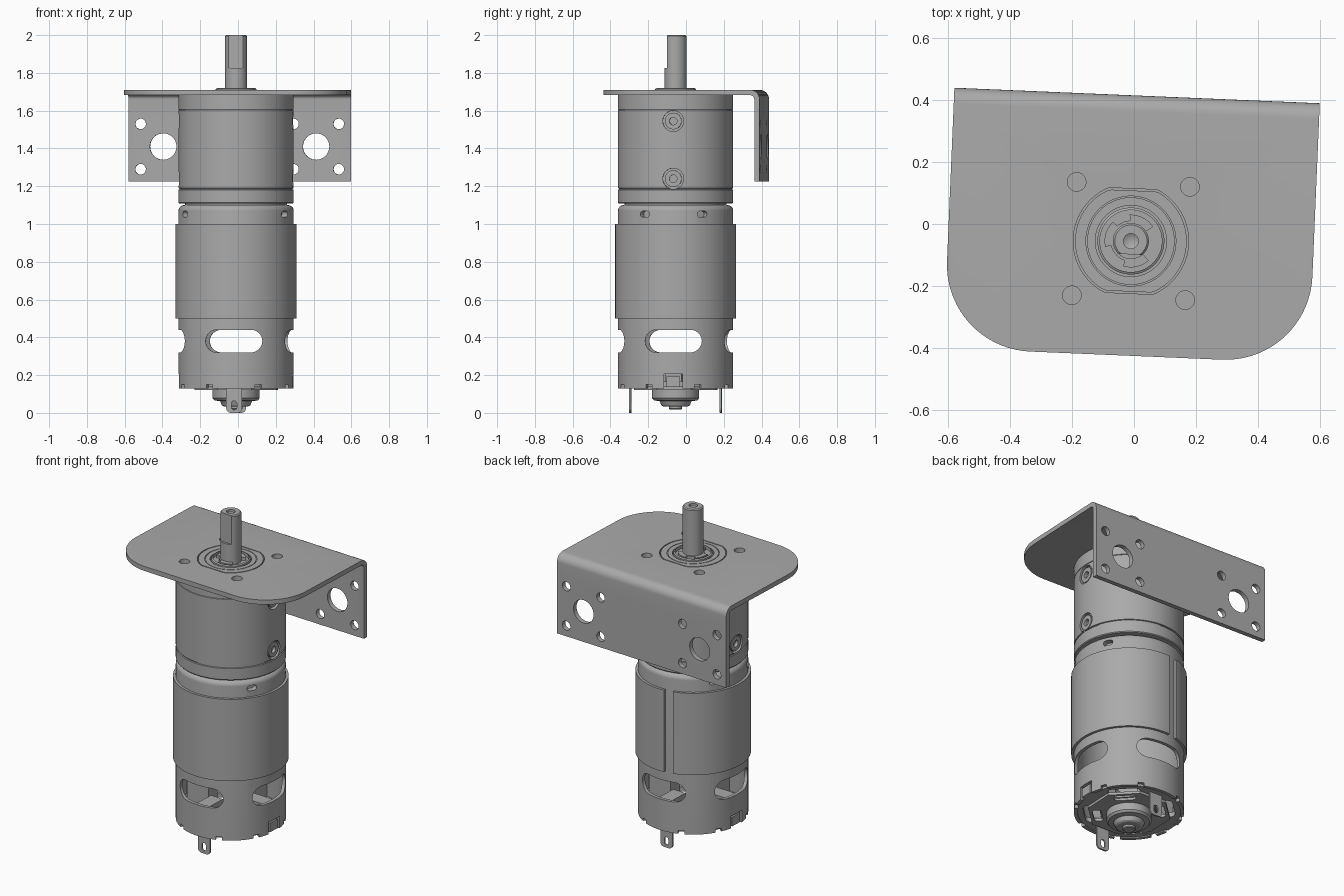
import bpy, bmesh
from math import sin, cos, pi, radians
from mathutils import Matrix

cube = bpy.data.objects.get("Cube")
if cube:
    bpy.data.objects.remove(cube)

steel = bpy.data.materials.new("plain grey steel")
steel.use_nodes = True
GREY = (0.4, 0.4, 0.4, 1)
steel.diffuse_color = GREY
steel.node_tree.nodes["Principled BSDF"].inputs["Base Color"].default_value = GREY
parts = []


def finish(name, bm):
    bmesh.ops.recalc_face_normals(bm, faces=bm.faces)
    mesh = bpy.data.meshes.new(name)
    bm.to_mesh(mesh)
    bm.free()
    mesh.materials.append(steel)
    obj = bpy.data.objects.new(name, mesh)
    bpy.context.collection.objects.link(obj)
    parts.append(obj)
    return obj


def lathe(name, profile, start=0, sweep=360, steps=96):
    """Revolve a closed (radius, height) profile round z."""
    bm = bmesh.new()
    full = sweep == 360
    rings = []
    for i in range(steps if full else steps + 1):
        a = radians(start + sweep * i / steps)
        rings.append([bm.verts.new((r * cos(a), r * sin(a), z)) for r, z in profile])
    n = len(profile)
    for i in range(steps):
        a, b = rings[i], rings[(i + 1) % len(rings)]
        for j in range(n):
            k = (j + 1) % n
            if profile[j][0] or profile[k][0]:
                bm.faces.new((a[j], a[k], b[k], b[j]))
    if not full:
        bm.faces.new(rings[0])
        bm.faces.new(rings[-1])
    bmesh.ops.remove_doubles(bm, verts=bm.verts, dist=1e-5)
    return finish(name, bm)


def prism(name, outline, axis, lo, hi):
    """Extrude a 2D outline along an axis from lo to hi."""
    place = {"x": lambda u, v, w: (w, u, v),
             "y": lambda u, v, w: (u, w, v),
             "z": lambda u, v, w: (u, v, w)}[axis]
    bm = bmesh.new()
    ends = [[bm.verts.new(place(u, v, w)) for u, v in outline] for w in (lo, hi)]
    n = len(outline)
    for e in ends:
        bm.faces.new(e)
    for i in range(n):
        j = (i + 1) % n
        bm.faces.new((ends[0][i], ends[0][j], ends[1][j], ends[1][i]))
    return finish(name, bm)


def rounded(u, v, half_u, half_v, r, seg=10):
    """Outline of a rounded rectangle; a circle when all sizes match."""
    pts = []
    for q, (su, sv) in enumerate(((1, 1), (-1, 1), (-1, -1), (1, -1))):
        for i in range(seg + 1):
            a = (q + i / seg) * pi / 2
            p = (u + su * (half_u - r) + r * cos(a), v + sv * (half_v - r) + r * sin(a))
            if not pts or abs(p[0] - pts[-1][0]) + abs(p[1] - pts[-1][1]) > 1e-5:
                pts.append(p)
    if abs(pts[0][0] - pts[-1][0]) + abs(pts[0][1] - pts[-1][1]) < 1e-5:
        pts.pop()
    return pts


def circle(u, v, r):
    return rounded(u, v, r, r, r)


def rect(u, v, half_u, half_v):
    return [(u + a * half_u, v + b * half_v) for a, b in ((-1, -1), (1, -1), (1, 1), (-1, 1))]


def turn(obj, degrees):
    obj.data.transform(Matrix.Rotation(radians(degrees), 4, "Z"))
    return obj


def cut(target, cutters):
    for c in cutters:
        mod = target.modifiers.new("cut", "BOOLEAN")
        mod.operation, mod.solver, mod.object = "DIFFERENCE", "EXACT", c
        bpy.context.view_layer.objects.active = target
        bpy.ops.object.modifier_apply(modifier=mod.name)
        parts.remove(c)
        bpy.data.objects.remove(c)


# Bent mounting bracket: an L profile with its front corners rounded
TOP, THICK, BACK, FRONT, HALF = 1.71, 0.028, 0.47, -0.37, 0.59
bend = [(BACK - 0.05, TOP - 0.05, r) for r in (0.05, 0.05 - THICK)]
arcs = [[(y + r * cos(i * pi / 16), z + r * sin(i * pi / 16)) for i in range(9)] for y, z, r in bend]
outline = ([(FRONT, TOP - THICK), (FRONT, TOP)] + arcs[0][::-1]
           + [(BACK, 1.225), (BACK - THICK, 1.225)] + arcs[1])
bracket = prism("mounting_bracket", outline, "x", -HALF, HALF)
bm = bmesh.new()
bm.from_mesh(bracket.data)
corners = [e for e in bm.edges if all(abs(v.co.y - FRONT) < 1e-4 for v in e.verts)
           and abs(e.verts[0].co.x - e.verts[1].co.x) < 1e-4]
bmesh.ops.bevel(bm, geom=corners, offset=0.28, segments=18, profile=0.5, affect="EDGES")
bm.to_mesh(bracket.data)
bm.free()


def boss_outline(r, flat):
    pts = [(r * cos(i * pi / 48), r * sin(i * pi / 48)) for i in range(96)]
    return [(x, max(-flat, min(flat, y))) for x, y in pts]


SCREWS = [(sx * 0.183, sy * 0.183) for sx in (-1, 1) for sy in (-1, 1)]
holes = [prism("hole", boss_outline(0.186, 0.169), "z", 1.6, 1.8)]
holes += [prism("hole", circle(x, y, 0.03), "z", 1.6, 1.8) for x, y in SCREWS]
for s in (-1, 1):
    holes.append(prism("hole", circle(s * 0.405, 1.41, 0.07), "y", 0.4, 0.5))
    for dx in (-0.12, 0.12):
        for dz in (-0.12, 0.12):
            holes.append(prism("hole", circle(s * 0.405 + dx, 1.41 + dz, 0.028), "y", 0.4, 0.5))
cut(bracket, holes)

# Gearbox housing with side screws
R = 0.305
gearbox = lathe("gearbox_housing", [
    (0, 1.09), (0.27, 1.09), (0.27, 1.108), (R - 0.004, 1.108), (R, 1.113), (R, 1.181),
    (0.299, 1.183), (0.299, 1.188), (R, 1.19), (R, 1.603), (0.301, 1.605), (R, 1.607),
    (R, 1.682), (0, 1.682)])
cut(gearbox, [prism("hole", circle(x, y, 0.03), "z", 1.62, 1.8) for x, y in SCREWS])
for s in (-1, 1):
    for z in (1.24, 1.545):
        ends = sorted((s * 0.28, s * 0.4))
        cut(gearbox, [prism("bore", circle(0, z, 0.055), "x", *ends)])
        screw = prism("side_screw", circle(0, z, 0.044), "x", *sorted((s * 0.27, s * 0.298)))
        cut(screw, [prism("socket", circle(0, z, 0.02), "x", *ends)])

# Output boss, bearing, clip and shaft
boss = prism("output_boss", boss_outline(0.18, 0.163), "z", 1.67, 1.71)
cut(boss, [lathe("groove", [(0.141, 1.705), (0.145, 1.705), (0.145, 1.8), (0.141, 1.8)]),
           prism("recess", circle(0, 0, 0.115), "z", 1.69, 1.8)])
lathe("bearing_ring", [(0.1, 1.68), (0.108, 1.68), (0.108, 1.715), (0.1, 1.72)])
lathe("bearing_seal", [(0.05, 1.68), (0.104, 1.68), (0.104, 1.7), (0.05, 1.7)])
for a in (35, 135, 255):
    lathe("clip_ear", [(0.055, 1.695), (0.085, 1.695), (0.085, 1.718), (0.055, 1.718)], a, 60, 12)
lathe("clip_band", [(0.055, 1.695), (0.066, 1.695), (0.066, 1.718), (0.055, 1.718)], 35, 280, 48)
shaft = lathe("output_shaft", [(0, 1.68), (0.058, 1.68), (0.058, 1.994), (0.052, 2), (0, 2)], steps=48)
cut(shaft, [prism("flat", rect(0, -0.093, 0.1, 0.05), "z", 1.825, 2.1),
            lathe("centre_hole", [(0, 1.97), (0.024, 1.985), (0.024, 2.1), (0, 2.1)], steps=32)])

# Motor can, hollow, with vent slots, shoulder holes and rim notches
shoulder = [(0.275 + 0.03 * cos(i * pi / 12), 1.07 + 0.03 * sin(i * pi / 12)) for i in range(7)]
can = lathe("motor_can", [(0.285, 0.13), (R, 0.13)] + shoulder + [(0, 1.1), (0, 1.03), (0.285, 1.03)])
cuts = [prism("slot", rounded(0, 0.38, 0.15, 0.06, 0.06), ax, -0.5, 0.5) for ax in "xy"]
for a in (-30, 30, 150, 210):
    cuts.append(turn(prism("hole", rounded(0, 1.052, 0.028, 0.016, 0.015), "x", 0.27, 0.4), a))
for a in (25, 65, 115, 155, 205, 245, 295, 335):
    cuts.append(turn(prism("notch", rect(0, 0.13, 0.018, 0.02), "x", 0.25, 0.4), a))
cuts.append(prism("notch", rect(0, 0.13, 0.05, 0.075), "x", -0.4, 0.4))
cut(can, cuts)

# Split flux sleeve with its gap at the back
lathe("flux_sleeve", [(R - 0.002, 0.5), (0.32, 0.5), (0.32, 1.0), (R - 0.002, 1.0)], 107, 350)

# End cap with openings, brush boxes and rear bearing housing
cap = lathe("end_cap", [(0, 0.137), (0.286, 0.137), (0.286, 0.165), (0, 0.165)])
cut(cap, [turn(prism("opening", rounded(0.205, 0, 0.045, 0.09, 0.03), "z", 0, 0.3), a)
          for a in (45, 135, 225, 315)])
plate = prism("cap_plate", [(0.235 * cos(i * pi / 4 + pi / 8), 0.235 * sin(i * pi / 4 + pi / 8))
                            for i in range(8)], "z", 0.122, 0.138)
cut(plate, [turn(prism("opening", rounded(0.175, 0, 0.025, 0.06, 0.02), "z", 0, 0.3), a)
            for a in (45, 135, 225, 315)])
for a in (0, 90, 180, 270):
    turn(prism("brush_box", rect(0.2, 0, 0.075, 0.042), "z", 0.16, 0.3), a)
for a in (0, 180):
    turn(prism("cap_tab", rect(0, 0.165, 0.036, 0.028), "x", 0.26, 0.3), a)
lathe("rear_bearing_housing", [
    (0, 0.14), (0.125, 0.14), (0.125, 0.078), (0.115, 0.066), (0.085, 0.062), (0.075, 0.04),
    (0.065, 0.034), (0.035, 0.034), (0.035, 0.022), (0.03, 0.018), (0, 0.018)])

# Solder terminals
for s in (-1, 1):
    tab = prism("terminal", rounded(0, 0.08, 0.042, 0.08, 0.025), "y", s * 0.24 - 0.005, s * 0.24 + 0.005)
    cut(tab, [prism("eye", rounded(0, 0.04, 0.014, 0.024, 0.014), "y", s * 0.24 - 0.1, s * 0.24 + 0.1)])

# Place the whole assembly and smooth the round surfaces
pose = Matrix.Translation((-0.01, -0.055, 0)) @ Matrix.Rotation(radians(-2.43), 4, "Z")
bpy.ops.object.select_all(action="DESELECT")
for obj in parts:
    obj.data.transform(pose)
    obj.select_set(True)
bpy.context.view_layer.objects.active = parts[0]
bpy.ops.object.shade_smooth_by_angle(angle=radians(30))
